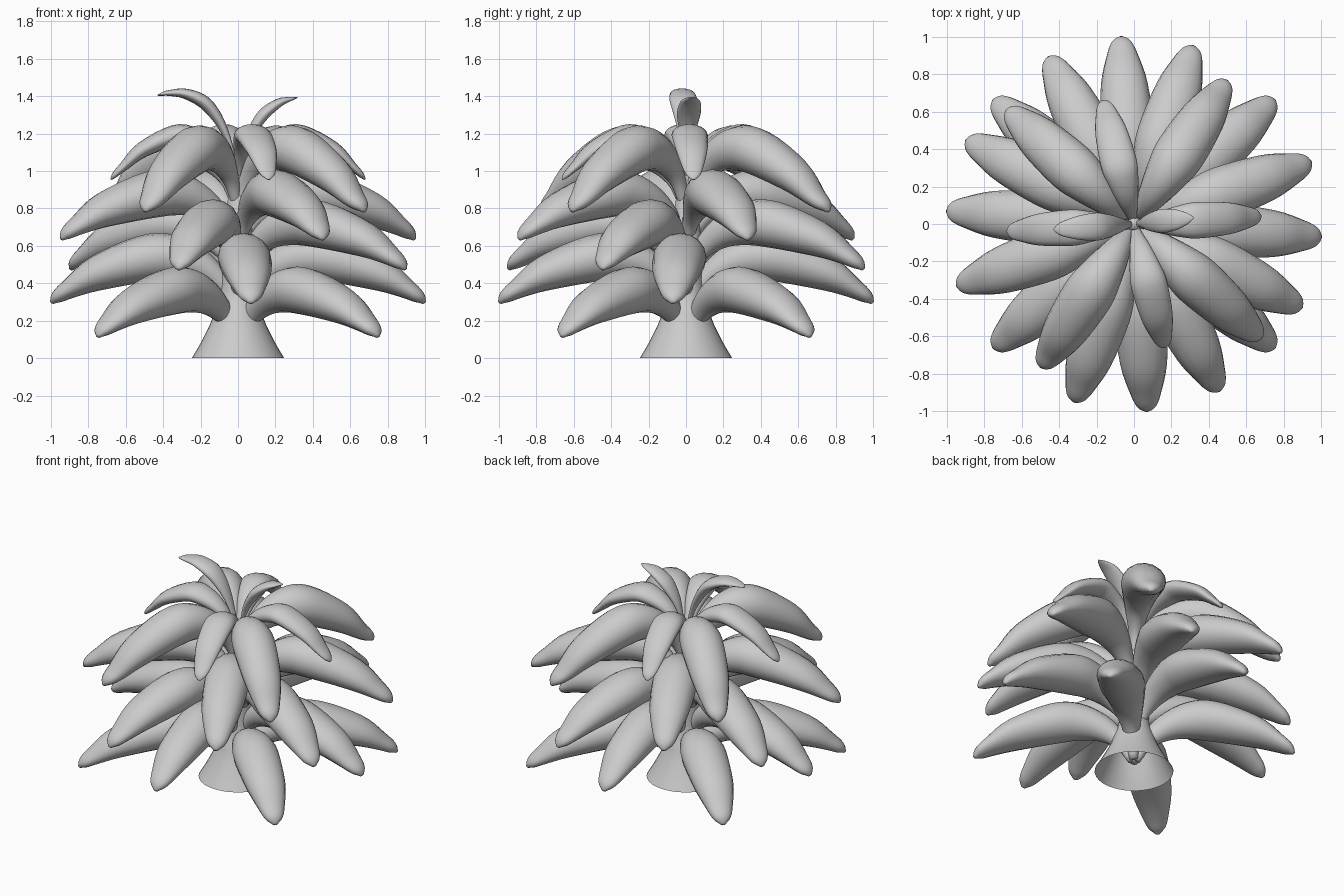
import bpy, bmesh, math
from mathutils import Vector

if "Cube" in bpy.data.objects:
    bpy.data.objects.remove(bpy.data.objects["Cube"])


def smooth_path(pts, n):
    """Catmull-Rom interpolation of equal-length tuples."""
    p = [Vector(q) for q in pts]
    p = [2 * p[0] - p[1]] + p + [2 * p[-1] - p[-2]]
    out = []
    for i in range(1, len(p) - 2):
        a, b, c, d = p[i - 1:i + 3]
        for k in range(n):
            t = k / n
            out.append(0.5 * (2 * b + (c - a) * t + (2 * a - 5 * b + 4 * c - d) * t * t
                              + (3 * b - a - 3 * c + d) * t ** 3))
    out.append(p[-2])
    return out


def loft(name, rings, cap_start=True, cap_end=True):
    """Skin a list of closed rings into a smooth object."""
    bm = bmesh.new()
    loops = [[bm.verts.new(c) for c in ring] for ring in rings]
    n = len(loops[0])
    for a, b in zip(loops, loops[1:]):
        for i in range(n):
            j = (i + 1) % n
            bm.faces.new((a[i], a[j], b[j], b[i]))
    if cap_start:
        bm.faces.new(loops[0][::-1])
    if cap_end:
        bm.faces.new(loops[-1])
    bmesh.ops.recalc_face_normals(bm, faces=bm.faces)
    for f in bm.faces:
        f.smooth = True
    me = bpy.data.meshes.new(name)
    bm.to_mesh(me)
    bm.free()
    ob = bpy.data.objects.new(name, me)
    bpy.context.collection.objects.link(ob)
    return ob


# half width and half thickness along a leaf
WIDTH = [.03, .045, .085, .122, .143, .125, .085, .055, .012]
THICK = [.03, .05, .085, .118, .125, .095, .055, .035, .01]
U = [.01, .08, .2, .35, .5, .75, .9, .97, 1.0]


def leaf(name, angle, path, w=1.0, t=1.0, sides=16):
    """Arched leaf; path holds (radius, height) of its centre line."""
    stations = [(r, z, a * w, b * t) for (r, z), a, b in zip(path, WIDTH, THICK)]
    s = [tuple(q) for q in smooth_path([q for q in stations], 4)]
    ca, sa = math.cos(math.radians(angle)), math.sin(math.radians(angle))
    rings = []
    for i, (r, z, hw, ht) in enumerate(s):
        p, q = s[max(i - 1, 0)], s[min(i + 1, len(s) - 1)]
        d = Vector((q[0] - p[0], q[1] - p[1], 0)).normalized()
        ring = []
        for k in range(sides):
            f = 2 * math.pi * k / sides
            side, up = hw * math.cos(f), ht * math.sin(f)
            rr, zz = r - d.y * up, z + d.x * up
            ring.append((rr * ca - side * sa, rr * sa + side * ca, zz))
        rings.append(ring)
    return loft(name, rings)


# stem with a flared hollow foot
stem = smooth_path([(.247, 0, 0), (.2, .08, 0), (.15, .18, 0), (.125, .25, 0), (.095, .35, 0),
                    (.085, .6, 0), (.05, .88, 0), (.03, 1.05, 0)], 3)
loft("stem", [[(p.x * math.cos(2 * math.pi * k / 32), p.x * math.sin(2 * math.pi * k / 32), p.y)
               for k in range(32)] for p in stem], cap_start=False)

# leaf tiers: opposite pairs of leaves, (angles), tip height, centre line above tip, radius, width, thickness
LOW = [-.03, .1, .2, .25, .242, .165, .083, .037, .005]
HIGH = [.04, .18, .29, .338, .32, .2, .085, .037, .005]
TOP = [0, .09, .18, .23, .24, .165, .075, .03, .005]
TIERS = [
    ((41.5, 138.5), .11, LOW, 1.0, 1, 1),
    ((-4, 94), .29, LOW, 1.0, 1, 1),
    ((-26.5, 71.5), .47, LOW, 1.0, 1, 1),
    ((19.3, 117), .63, LOW, 1.0, 1, 1),
    ((57, 138), .78, HIGH, .91, .95, 1),
    ((3.4, 104), .95, TOP, .68, .68, .45),
]
for i, (angles, tip, heights, radius, w, t) in enumerate(TIERS):
    path = [(u * radius, tip + h) for u, h in zip(U, heights)]
    for j, a in enumerate((angles[0], angles[1], angles[0] + 180, angles[1] + 180)):
        leaf(f"leaf_tier{i + 1}_{j + 1}", a, path, w, t)

# two thin upright crown leaves
leaf("crown_leaf_left", 184, [(.01, 1.0), (.04, 1.13), (.085, 1.24), (.14, 1.325), (.2, 1.38),
                              (.29, 1.415), (.37, 1.417), (.405, 1.412), (.43, 1.405)], .52, .28)
leaf("crown_leaf_right", 6, [(.01, 1.0), (.035, 1.1), (.065, 1.19), (.105, 1.26), (.15, 1.315),
                             (.22, 1.365), (.27, 1.382), (.295, 1.388), (.32, 1.393)], .45, .25)
